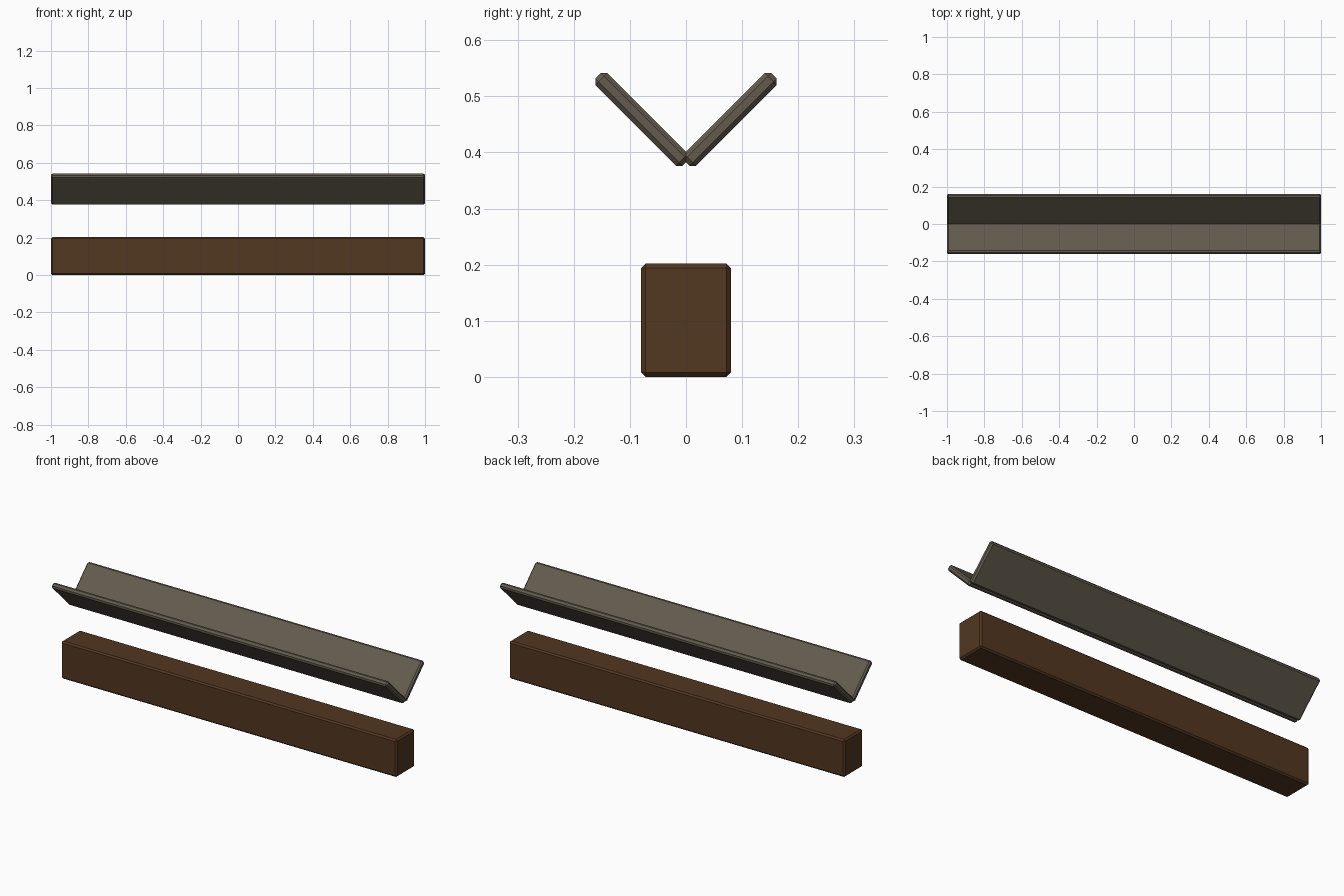
import bpy, math

if "Cube" in bpy.data.objects:
    bpy.data.objects.remove(bpy.data.objects["Cube"])

BEVEL = 0.008


def material(name, color):
    m = bpy.data.materials.new(name)
    m.diffuse_color = (*color, 1)
    m.use_nodes = True
    m.node_tree.nodes["Principled BSDF"].inputs["Base Color"].default_value = m.diffuse_color
    return m


def board(name, size, loc, tilt, mat):
    # chamfered box, tilted around its long axis
    bpy.ops.mesh.primitive_cube_add(size=1, location=loc)
    ob = bpy.context.object
    ob.name = name
    ob.scale = size
    bpy.ops.object.transform_apply(location=False, rotation=False, scale=True)
    ob.rotation_euler.x = tilt
    bev = ob.modifiers.new("chamfer", 'BEVEL')
    bev.width = BEVEL
    bev.segments = 1
    ob.data.materials.append(mat)
    return ob


dark_wood = material("dark_wood", (0.085, 0.038, 0.015))
grey_wood = material("grey_wood", (0.125, 0.104, 0.075))

# supporting beam
board("beam", (2, 0.16, 0.202), (0, 0, 0.101), 0, dark_wood)

# two planks forming the V-shaped trough above the beam
for side, label in ((-1, "front"), (1, "back")):
    board(label + "_trough_plank", (2, 0.22, 0.03),
          (0, side * 0.079, 0.459), side * math.radians(45), grey_wood)
